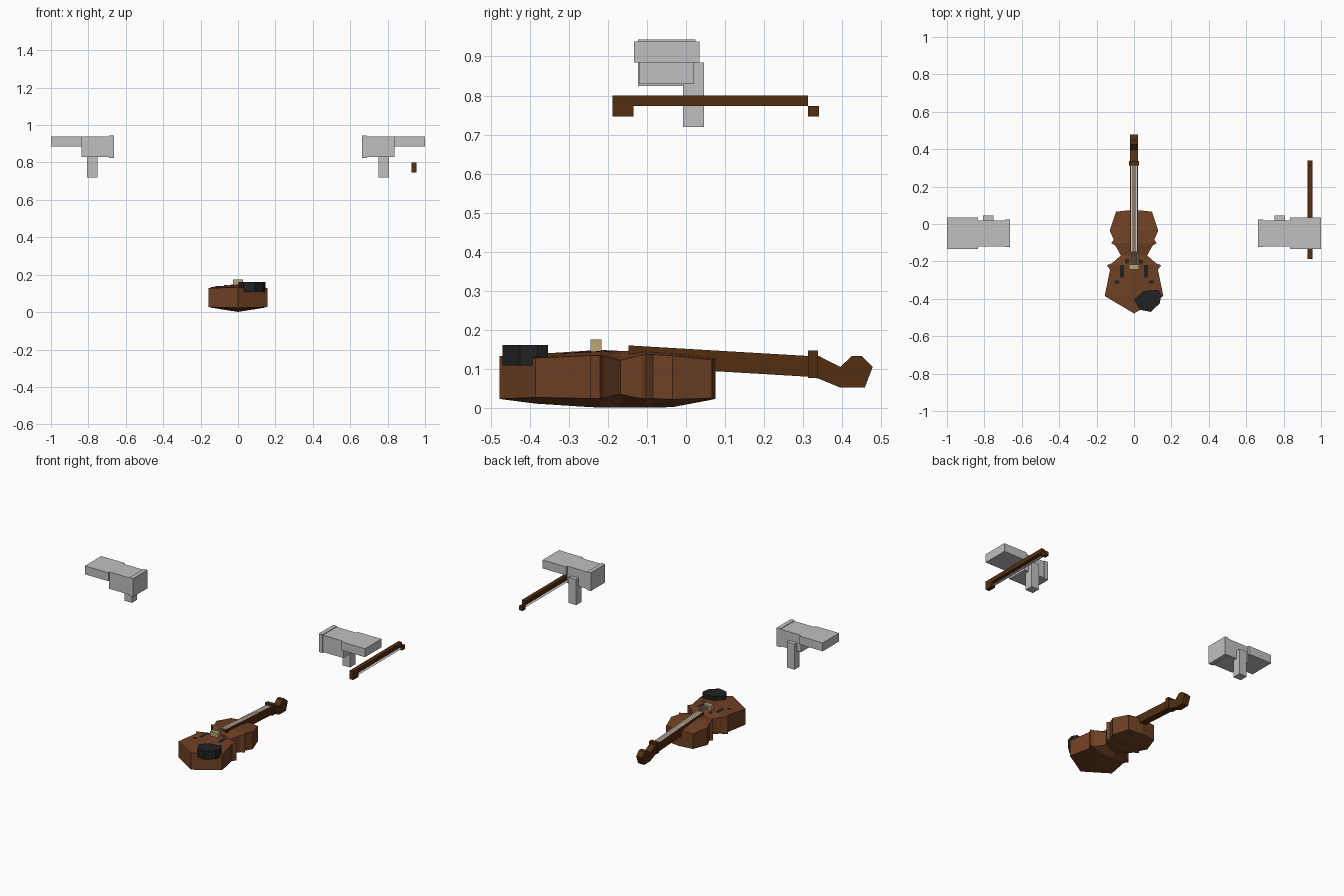
import bpy, bmesh

if "Cube" in bpy.data.objects:
    bpy.data.objects.remove(bpy.data.objects["Cube"])


def mat(name, r, g, b):
    m = bpy.data.materials.new(name)
    m.diffuse_color = (r, g, b, 1)
    m.use_nodes = True
    m.node_tree.nodes["Principled BSDF"].inputs["Base Color"].default_value = m.diffuse_color
    return m


WOOD = mat("red brown wood", .16, .052, .018)
DARK = mat("dark brown wood", .085, .028, .005)
BLACK = mat("black", .014, .015, .016)
BEIGE = mat("beige", .50, .38, .17)
GREY = mat("glove grey", .53, .53, .53)
PALE = mat("string grey", .6, .6, .6)


def finish(name, bm, material):
    bmesh.ops.remove_doubles(bm, verts=bm.verts, dist=1e-5)
    bmesh.ops.recalc_face_normals(bm, faces=bm.faces)
    me = bpy.data.meshes.new(name)
    bm.to_mesh(me)
    bm.free()
    me.materials.append(material)
    ob = bpy.data.objects.new(name, me)
    bpy.context.collection.objects.link(ob)
    return ob


def box(name, x, y, z, material):
    bm = bmesh.new()
    bmesh.ops.create_cube(bm, size=1)
    for v in bm.verts:
        v.co = [(a[0] + a[1]) / 2 + c * (a[1] - a[0]) for a, c in zip((x, y, z), v.co)]
    return finish(name, bm, material)


def prism(name, points, axis, lo, hi, material):
    """Extrude a closed outline along x (points are y,z) or z (points are x,y)."""
    bm = bmesh.new()
    place = (lambda p, d: (d, *p)) if axis == 'x' else (lambda p, d: (*p, d))
    a = [bm.verts.new(place(p, lo)) for p in points]
    b = [bm.verts.new(place(p, hi)) for p in points]
    bm.faces.new(a)
    bm.faces.new(b[::-1])
    for i in range(len(a)):
        j = (i + 1) % len(a)
        bm.faces.new((a[i], a[j], b[j], b[i]))
    return finish(name, bm, material)


def sheet(name, corners, material):
    bm = bmesh.new()
    bm.faces.new([bm.verts.new(c) for c in corners])
    return finish(name, bm, material)


# Body stations: y, half width, rim bottom, rim top, back ridge, belly ridge
STATIONS = [
    (-.478, 0, .023, .133, .023, .133),
    (-.385, .157, .027, .128, .011, .138),
    (-.245, .128, .024, .134, .002, .147),
    (-.220, .145, .024, .134, .001, .148),
    (-.210, .118, .026, .133, .001, .148),
    (-.168, .070, .035, .122, .001, .146),
    (-.115, .100, .024, .135, .001, .145),
    (-.102, .122, .024, .138, .001, .145),
    (-.085, .108, .024, .137, .001, .144),
    (-.035, .130, .022, .134, .002, .140),
    (.066, .096, .025, .123, .021, .128),
    (.076, 0, .024, .127, .024, .127),
]

bm = bmesh.new()
rings = []
for y, w, rb, rt, cb, ct in STATIONS:
    ring = [(0, cb), (w, rb), (w, rt), (0, ct), (-w, rt), (-w, rb)]
    rings.append([bm.verts.new((x, y, z)) for x, z in ring])
for a, b in zip(rings, rings[1:]):
    for i in range(6):
        j = (i + 1) % 6
        bm.faces.new((a[i], a[j], b[j], b[i]))
finish("violin_body", bm, WOOD)


def belly_z(x, y):
    """Height of the belly surface."""
    for a, b in zip(STATIONS, STATIONS[1:]):
        if a[0] <= y <= b[0]:
            t = (y - a[0]) / (b[0] - a[0])
            w, rt, ct = (a[k] + t * (b[k] - a[k]) for k in (1, 3, 5))
            return ct + (rt - ct) * abs(x) / max(w, .01)
    return .14


# Sound holes: a long slot with a small square at each end
for side, s in (("left", -1), ("right", 1)):
    for part, cx, cy, hx, hy in (("slot", .065, -.253, .011, .034),
                                 ("upper", .038, -.198, .010, .012),
                                 ("lower", .092, -.310, .011, .009)):
        quad = [(s * cx + u * hx, cy + v * hy) for u, v in ((-1, -1), (1, -1), (1, 1), (-1, 1))]
        sheet(f"sound_hole_{part}_{side}",
              [(x, y, belly_z(x, y) + .003) for x, y in quad], BLACK)

# Neck with fingerboard and scroll in one side profile
prism("neck_and_scroll",
      [(-.147, .160), (.312, .133), (.340, .133), (.395, .105), (.425, .133), (.450, .133),
       (.478, .105), (.458, .052), (.395, .052), (.340, .075), (.312, .080), (.075, .094),
       (-.147, .135)], 'x', -.021, .021, DARK)
box("nut", (-.026, .026), (.312, .338), (.076, .147), DARK)
box("bridge", (-.028, .028), (-.244, -.217), (.140, .175), BEIGE)

# Four flat strings
for i in range(4):
    x = (i - 1.5) * .0095
    sheet(f"string_{i + 1}", [(x - .003, -.217, .167), (x + .003, -.217, .167),
                              (x + .003, .312, .1355), (x - .003, .312, .1355)], PALE)

# Chin rest
prism("chin_rest", [(.002, -.405), (.05, -.358), (.13, -.353), (.146, -.38), (.137, -.425),
                    (.09, -.470), (.03, -.458)], 'z', .108, .161, BLACK)

# Bow
bow_x = (.928, .954)
box("bow_stick", bow_x, (-.188, .312), (.773, .800), DARK)
box("bow_frog", bow_x, (-.188, -.134), (.746, .773), DARK)
box("bow_tip", bow_x, (.312, .340), (.746, .773), DARK)
sheet("bow_hair", [(.930, -.134, .757), (.952, -.134, .757),
                   (.952, .312, .757), (.930, .312, .757)], PALE)

# Pair of gloves: fingers, palm, wrist edge and thumb
for side, s in (("left", -1), ("right", 1)):
    def glove(part, x0, x1, y, z):
        box(f"{part}_{side}", sorted((s * x0, s * x1)), y, z, GREY)
    glove("fingers", .833, 1.0, (-.133, .034), (.885, .939))
    glove("palm", .69, .836, (-.119, .020), (.830, .939))
    glove("wrist_edge", .663, .69, (-.123, .024), (.825, .943))
    glove("thumb", .752, .806, (-.008, .046), (.719, .884))
